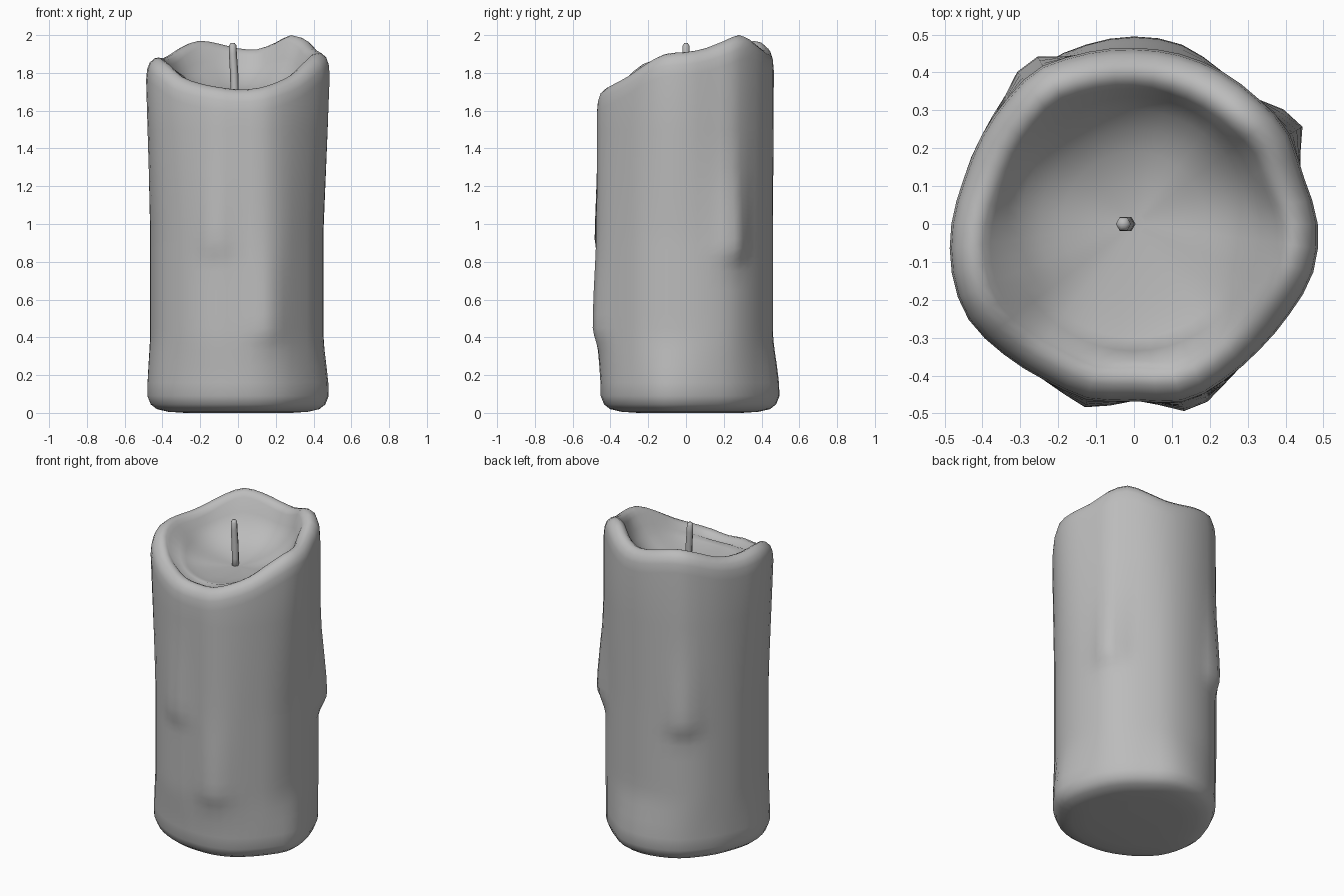
import bpy, bmesh, math

if "Cube" in bpy.data.objects:
    bpy.data.objects.remove(bpy.data.objects["Cube"])

COLS = 48
# Values every 15 degrees, counter-clockwise from +x
RIM = [1.91, 1.93, 1.97, 2.0, 1.96, 1.925, 1.93, 1.955, 1.97, 1.94, 1.90, 1.88,
       1.88, 1.88, 1.85, 1.78, 1.745, 1.725, 1.712, 1.72, 1.75, 1.79, 1.85, 1.90]
R_TOP = [.485, .465, .465, .465, .465, .465, .465, .47, .475, .47, .465, .465,
         .482, .498, .505, .488, .475, .475, .468, .48, .475, .47, .475, .49]
R_MID = [.452, .455, .465, .46, .455, .46, .46, .465, .475, .475, .465, .465,
         .465, .468, .475, .475, .475, .475, .465, .485, .48, .46, .46, .455]
R_LOW = [.475, .46, .46, .46, .465, .49, .495, .49, .485, .47, .465, .465,
         .48, .485, .485, .472, .46, .455, .452, .46, .465, .465, .472, .49]
# Wax drips: angle, lower end, bulge
DRIPS = [(32, .87, .052), (123, .88, .04), (256, .90, .026), (288, .44, .03)]


def lookup(table, deg):
    """Smooth periodic interpolation of a 15-degree table."""
    n = len(table)
    f = deg / 15
    i, t = int(f), f - int(f)
    a, b, c, d = (table[(i + k) % n] for k in (-1, 0, 1, 2))
    return b + .5 * t * (c - a + t * (2*a - 5*b + 4*c - d + t * (3*(b - c) + d - a)))


def step(a, b, x):
    t = max(0, min(1, (x - a) / (b - a)))
    return t * t * (3 - 2 * t)


def body_radius(deg, z):
    if z < 1:
        t = step(.1, .45, z)
        r = lookup(R_LOW, deg) * (1 - t) + lookup(R_MID, deg) * t
    else:
        t = min(1, (z - .95) / .8)
        r = lookup(R_MID, deg) * (1 - t) + lookup(R_TOP, deg) * t
    for ang, end, bulge in DRIPS:
        d = (deg - ang + 180) % 360 - 180
        fade = 1 - .8 * step(end, end + .6, z)
        r += bulge * math.exp(-(d / 8.5) ** 2) * step(end - .13, end + .02, z) * fade
    return r


def loft(name, rings, mat):
    """Skin a list of point rings and cap both ends."""
    bm = bmesh.new()
    vs = [[bm.verts.new(p) for p in ring] for ring in rings]
    n = len(vs[0])
    for lo, hi in zip(vs, vs[1:]):
        for i in range(n):
            j = (i + 1) % n
            bm.faces.new((lo[i], lo[j], hi[j], hi[i]))
    bm.faces.new(vs[0][::-1])
    bm.faces.new(vs[-1])
    me = bpy.data.meshes.new(name)
    bm.to_mesh(me)
    bm.free()
    me.materials.append(mat)
    ob = bpy.data.objects.new(name, me)
    bpy.context.collection.objects.link(ob)
    me.shade_smooth()
    return ob


def ring(fn):
    out = []
    for i in range(COLS):
        deg = i * 360 / COLS
        r, z = fn(deg)
        a = math.radians(deg)
        out.append((r * math.cos(a), r * math.sin(a), z))
    return out


wax = bpy.data.materials.new("dark_wax")
wax.diffuse_color = (.5, .5, .5, 1)
wax.use_nodes = True
wax.node_tree.nodes["Principled BSDF"].inputs["Base Color"].default_value = wax.diffuse_color

rings = []
# Rounded base
for inset, z in ((.2, 0), (.11, .006), (.05, .02), (.018, .045), (0, .09)):
    rings.append(ring(lambda d: (body_radius(d, .1) - inset, z)))
# Wax wall with drips
for z in (.16, .25, .33, .37, .41, .45, .52, .65, .75, .79, .83, .87, .92, 1.0, 1.15, 1.3, 1.5):
    rings.append(ring(lambda d: (body_radius(d, z), z)))
# Wavy rolled rim
for inset, drop in ((0, .12), (.005, .065), (.018, .028), (.045, .005), (.068, 0),
                    (.09, .01), (.108, .033)):
    rings.append(ring(lambda d: (body_radius(d, lookup(RIM, d) - drop) - inset,
                                 lookup(RIM, d) - drop)))
# Melted bowl: wall height blends down to the floor
FLOOR = 1.675
for r, k in ((.335, .63), (.3, .44), (.25, .27), (.19, .14), (.11, .05), (.03, 0)):
    rings.append(ring(lambda d: (r, FLOOR + k * (lookup(RIM, d) - FLOOR))))
loft("wax_body", rings, wax)

# Slightly bent wick
wick = []
for x, z, r in ((-.02, 1.64, .022), (-.018, 1.72, .022), (-.021, 1.81, .022),
                (-.027, 1.90, .021), (-.028, 1.945, .02), (-.028, 1.957, .011)):
    wick.append([(x + r * math.cos(i * math.pi / 3), r * math.sin(i * math.pi / 3), z)
                 for i in range(6)])
loft("wick", wick, wax)
